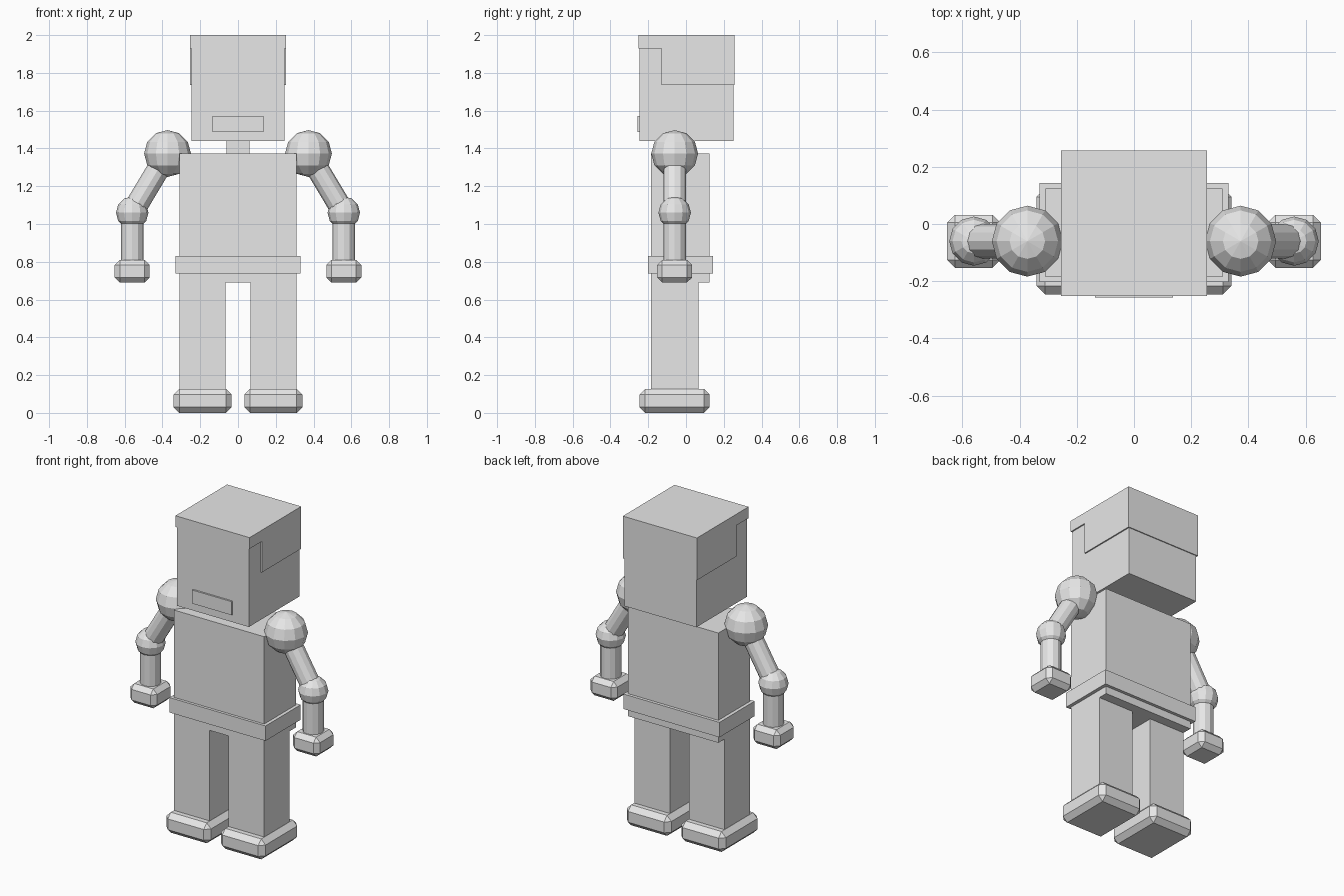
import bpy, bmesh
from mathutils import Vector

if "Cube" in bpy.data.objects:
    bpy.data.objects.remove(bpy.data.objects["Cube"])

grey = bpy.data.materials.new("light_grey")
grey.diffuse_color = (0.8, 0.8, 0.8, 1)
grey.use_nodes = True
grey.node_tree.nodes["Principled BSDF"].inputs["Base Color"].default_value = grey.diffuse_color


def finish(bm, name):
    bmesh.ops.recalc_face_normals(bm, faces=bm.faces)
    mesh = bpy.data.meshes.new(name)
    bm.to_mesh(mesh)
    bm.free()
    mesh.materials.append(grey)
    obj = bpy.data.objects.new(name, mesh)
    bpy.context.collection.objects.link(obj)
    return obj


def box(name, xs, ys, zs, bevel=0):
    """Box between the given limits, with optional chamfered edges."""
    bm = bmesh.new()
    bmesh.ops.create_cube(bm, size=1)
    for v in bm.verts:
        v.co = [lim[0] if c < 0 else lim[1] for c, lim in zip(v.co, (xs, ys, zs))]
    if bevel:
        bmesh.ops.bevel(bm, geom=bm.edges[:], offset=bevel, segments=1,
                        affect='EDGES', profile=0.5)
    return finish(bm, name)


def ball(name, centre, radius):
    bm = bmesh.new()
    bmesh.ops.create_uvsphere(bm, u_segments=12, v_segments=6, radius=radius)
    bmesh.ops.translate(bm, verts=bm.verts, vec=centre)
    return finish(bm, name)


def tube(name, a, b, radius):
    a, b = Vector(a), Vector(b)
    bm = bmesh.new()
    bmesh.ops.create_cone(bm, cap_ends=True, segments=12, radius1=radius,
                          radius2=radius, depth=(b - a).length)
    rot = Vector((0, 0, 1)).rotation_difference(b - a).to_matrix()
    bmesh.ops.rotate(bm, verts=bm.verts, matrix=rot)
    bmesh.ops.translate(bm, verts=bm.verts, vec=(a + b) / 2)
    return finish(bm, name)


# Head, neck, mouth
box("head", (-.247, .247), (-.246, .251), (1.44, 1.99))
box("neck", (-.062, .062), (-.122, .002), (1.36, 1.45))
box("mouth", (-.136, .136), (-.257, -.24), (1.488, 1.572))

# Hair cap: stepped side profile pushed across the head
profile = [(-.251, 1.93), (-.13, 1.93), (-.13, 1.737),
           (.257, 1.737), (.257, 2), (-.251, 2)]
bm = bmesh.new()
face = bm.faces.new([bm.verts.new((-.255, y, z)) for y, z in profile])
ext = bmesh.ops.extrude_face_region(bm, geom=[face])["geom"]
bmesh.ops.translate(bm, vec=(.51, 0, 0),
                    verts=[g for g in ext if isinstance(g, bmesh.types.BMVert)])
finish(bm, "hair_cap")

# Torso and belt
box("torso", (-.31, .31), (-.185, .125), (.69, 1.373))
box("belt", (-.331, .331), (-.202, .144), (.737, .83))

# Limbs on both sides
for side, s in (("left", -1), ("right", 1)):
    shoulder, elbow, wrist = (s * .373, -.06, 1.373), (s * .56, -.06, 1.06), (s * .56, -.06, .79)
    ball(side + "_shoulder", shoulder, .124)
    tube(side + "_upper_arm", shoulder, elbow, .06)
    ball(side + "_elbow", elbow, .086)
    tube(side + "_forearm", elbow, wrist, .06)
    box(side + "_hand", sorted((s * .468, s * .653)), (-.153, .032), (.69, .81), .027)
    box(side + "_leg", sorted((s * .065, s * .31)), (-.185, .065), (.1, .7))
    box(side + "_foot", sorted((s * .034, s * .341)), (-.246, .125), (0, .127), .03)
